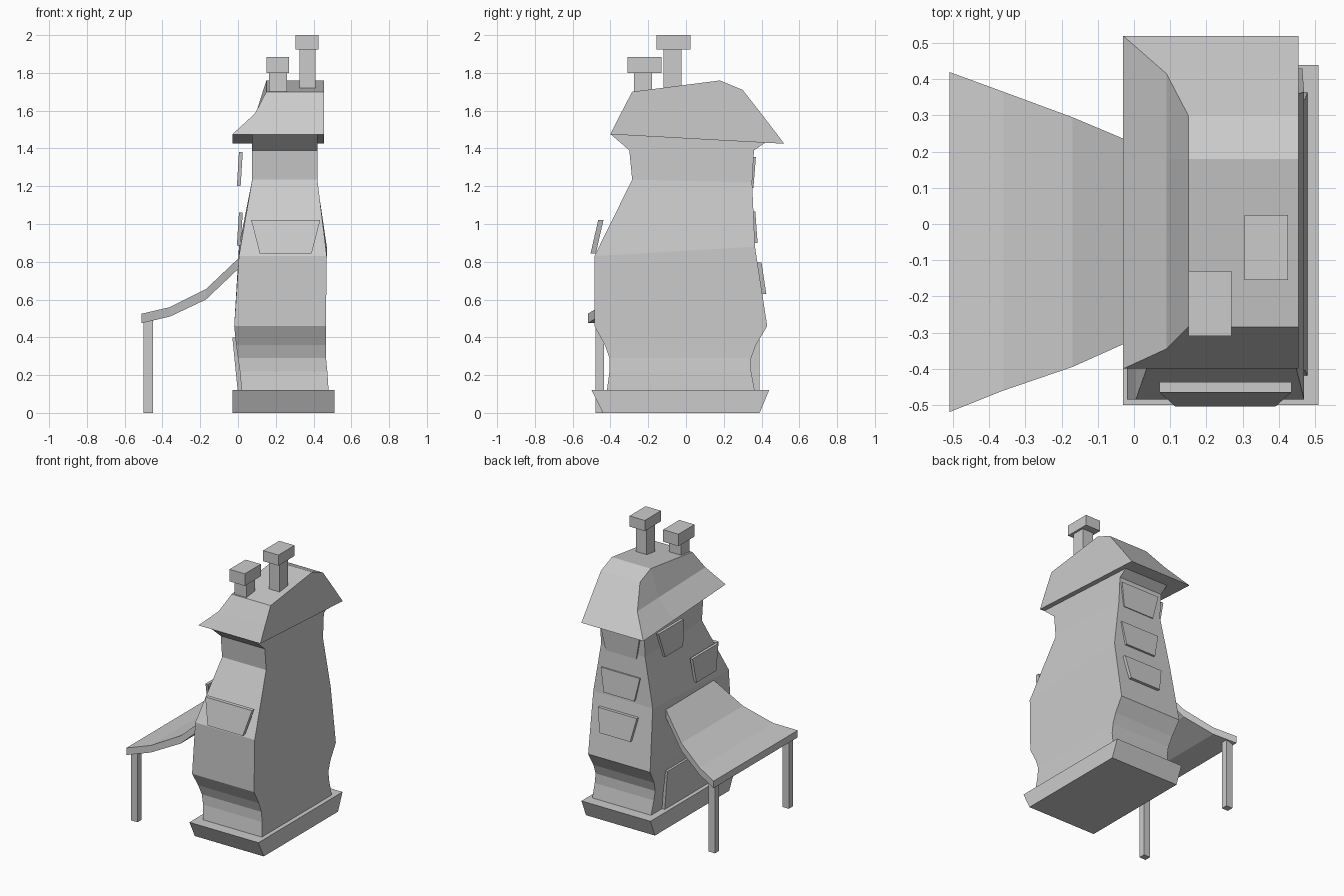
import bpy, bmesh

if "Cube" in bpy.data.objects:
    bpy.data.objects.remove(bpy.data.objects["Cube"])


def loft(name, rings):
    """Closed solid skinned through rings of matching points (4 or 6 each)."""
    bm = bmesh.new()
    vs = [[bm.verts.new(p) for p in r] for r in rings]
    n = len(vs[0])
    for a, b in zip(vs, vs[1:]):
        for i in range(n):
            j = (i + 1) % n
            bm.faces.new((a[i], a[j], b[j], b[i]))
    caps = [(0, 1, 2, 3)] if n == 4 else [(0, 1, 2, 5), (5, 2, 3, 4)]
    for ring in (vs[0], vs[-1]):
        for c in caps:
            bm.faces.new([ring[i] for i in c])
    bmesh.ops.recalc_face_normals(bm, faces=bm.faces)
    me = bpy.data.meshes.new(name)
    bm.to_mesh(me)
    bm.free()
    ob = bpy.data.objects.new(name, me)
    bpy.context.collection.objects.link(ob)
    return ob


def rect(x0, x1, y0, y1, zf, zb=None):
    """Rectangle ring whose front edge is at zf and back edge at zb."""
    zb = zf if zb is None else zb
    return [(x0, y0, zf), (x1, y0, zf), (x1, y1, zb), (x0, y1, zb)]


def box(name, x0, x1, y0, y1, z0, z1):
    return loft(name, [rect(x0, x1, y0, y1, z0), rect(x0, x1, y0, y1, z1)])


def panel(name, axis, bottom, top, depth):
    """Tapered slab; bottom/top = (from, to, outward position, z)."""
    def point(a, out, z):
        return (a, out, z) if axis == 'y' else (out, a, z)
    rings = []
    for d in (0, depth):
        rings.append([point(bottom[0], bottom[2] + d, bottom[3]),
                      point(bottom[1], bottom[2] + d, bottom[3]),
                      point(top[1], top[2] + d, top[3]),
                      point(top[0], top[2] + d, top[3])])
    return loft(name, rings)


# Flared plinth
loft("plinth", [rect(-.03, .51, -.44, .39, 0), rect(-.03, .51, -.50, .44, .12)])

# Crooked tower body: x0, x1, y0, y1, front z, back z
loft("tower_body", [rect(*r) for r in (
    (.02, .48, -.42, .365, .11, .11),
    (.01, .473, -.405, .345, .22, .22),
    (0, .466, -.405, .345, .29, .29),
    (-.01, .465, -.43, .37, .36, .36),
    (-.02, .465, -.485, .43, .46, .46),
    (.005, .47, -.485, .365, .83, .88),
    (.075, .42, -.285, .35, 1.235, 1.22),
    (.075, .42, -.30, .36, 1.39, 1.39),
    (.075, .42, -.40, .42, 1.476, 1.431))])

# Half-hipped roof with a flat gable on the right
roof = []
for x, y0, y1, zf, zr, zb in ((-.03, -.40, .52, 1.475, 1.443, 1.425),
                              (.09, -.345, .415, 1.585, 1.571, 1.563),
                              (.15, -.285, .30, 1.70, 1.76, 1.71)):
    roof.append([(x, y0, zf), (.455, y0, zf), (.455, .18, zr),
                 (.455, y1, zb), (x, y1, zb), (x, .18, zr)])
loft("roof", roof)

# Chimneys
box("short_chimney", .165, .26, -.275, -.18, 1.68, 1.80)
box("short_chimney_cap", .15, .27, -.31, -.13, 1.80, 1.885)
box("tall_chimney", .325, .41, -.12, -.025, 1.70, 1.925)
box("tall_chimney_cap", .305, .425, -.155, .025, 1.925, 2.0)

# Curved side awning: x, front y, back y, bottom z, top z
loft("awning", [[(x, y0, z0), (x, y1, z0), (x, y1, z1), (x, y0, z1)]
                for x, y0, y1, z0, z1 in (
                    (-.51, -.52, .42, .475, .525),
                    (-.36, -.46, .365, .51, .56),
                    (-.17, -.395, .295, .60, .655),
                    (.02, -.31, .215, .78, .835))])
for side, y in (("front", -.48), ("back", .345)):
    box(side + "_awning_post", -.50, -.45, y, y + .045, 0, .50)

# Front window
panel("front_window", 'y', (.115, .39, -.505, .845), (.07, .435, -.465, 1.02), .028)

# Back windows: bottom z, outward y at bottom and top
for i, (z, yb, yt) in enumerate(((.63, .425, .40), (.90, .379, .367), (1.19, .357, .37))):
    panel(f"back_window_{i + 1}", 'y', (.14, .38, yb, z), (.105, .41, yt, z + .165), -.03)

# Left side windows and door
panel("left_window_upper", 'x', (.04, .24, -.006, 1.20), (.02, .30, .005, 1.38), .02)
panel("left_window_lower", 'x', (-.33, -.11, -.006, .885), (-.37, -.08, .005, 1.06), .02)
panel("side_door", 'x', (-.33, .24, -.002, .12), (-.35, .25, -.03, .40), .03)
